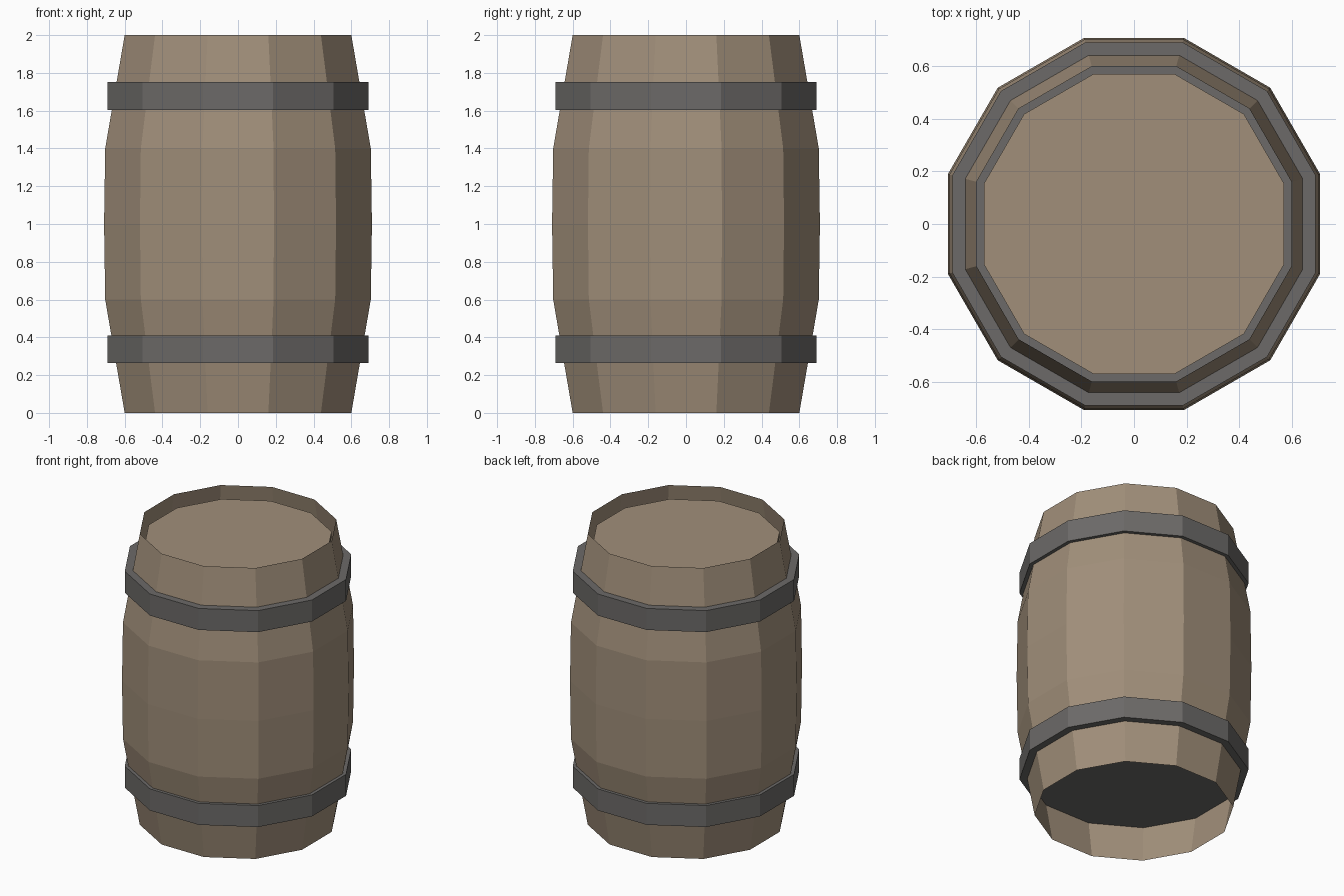
import bpy, bmesh, math

cube = bpy.data.objects.get("Cube")
if cube:
    bpy.data.objects.remove(cube)

SIDES = 12


def material(name, rgb):
    mat = bpy.data.materials.new(name)
    mat.use_nodes = True
    mat.diffuse_color = (*rgb, 1)
    mat.node_tree.nodes["Principled BSDF"].inputs["Base Color"].default_value = (*rgb, 1)
    return mat


def ringed_solid(name, profile, mat, bottom=False, top=False):
    """Loft flat-sided rings given as (apothem, height), with optional caps."""
    bm = bmesh.new()
    rings = []
    for apothem, z in profile:
        radius = apothem / math.cos(math.pi / SIDES)
        angles = [(i + 0.5) * math.tau / SIDES for i in range(SIDES)]
        rings.append([bm.verts.new((radius * math.cos(a), radius * math.sin(a), z))
                      for a in angles])
    for low, high in zip(rings, rings[1:]):
        for i in range(SIDES):
            j = (i + 1) % SIDES
            bm.faces.new((low[i], low[j], high[j], high[i]))
    if bottom:
        bm.faces.new(rings[0][::-1])
    if top:
        bm.faces.new(rings[-1])
    mesh = bpy.data.meshes.new(name)
    bm.to_mesh(mesh)
    bm.free()
    mesh.materials.append(mat)
    obj = bpy.data.objects.new(name, mesh)
    bpy.context.collection.objects.link(obj)
    return obj


wood = material("weathered_wood", (0.355, 0.275, 0.195))
iron = material("dark_iron", (0.15, 0.144, 0.138))

# Bulging staves, a thin shell open at both ends
ringed_solid("staves", [(0.6, 0), (0.703, 0.6), (0.709, 1), (0.703, 1.4), (0.6, 2)], wood)

# Lid set down inside the rim, with a narrow gap around it
ringed_solid("lid", [(0.572, 1.88), (0.572, 1.917)], wood, bottom=True, top=True)

# Solid hoops: their caps also close the inside of the shell
for name, z in (("lower_hoop", 0.263), ("upper_hoop", 1.603)):
    ringed_solid(name, [(0.692, z), (0.692, z + 0.148)], iron, bottom=True, top=True)
